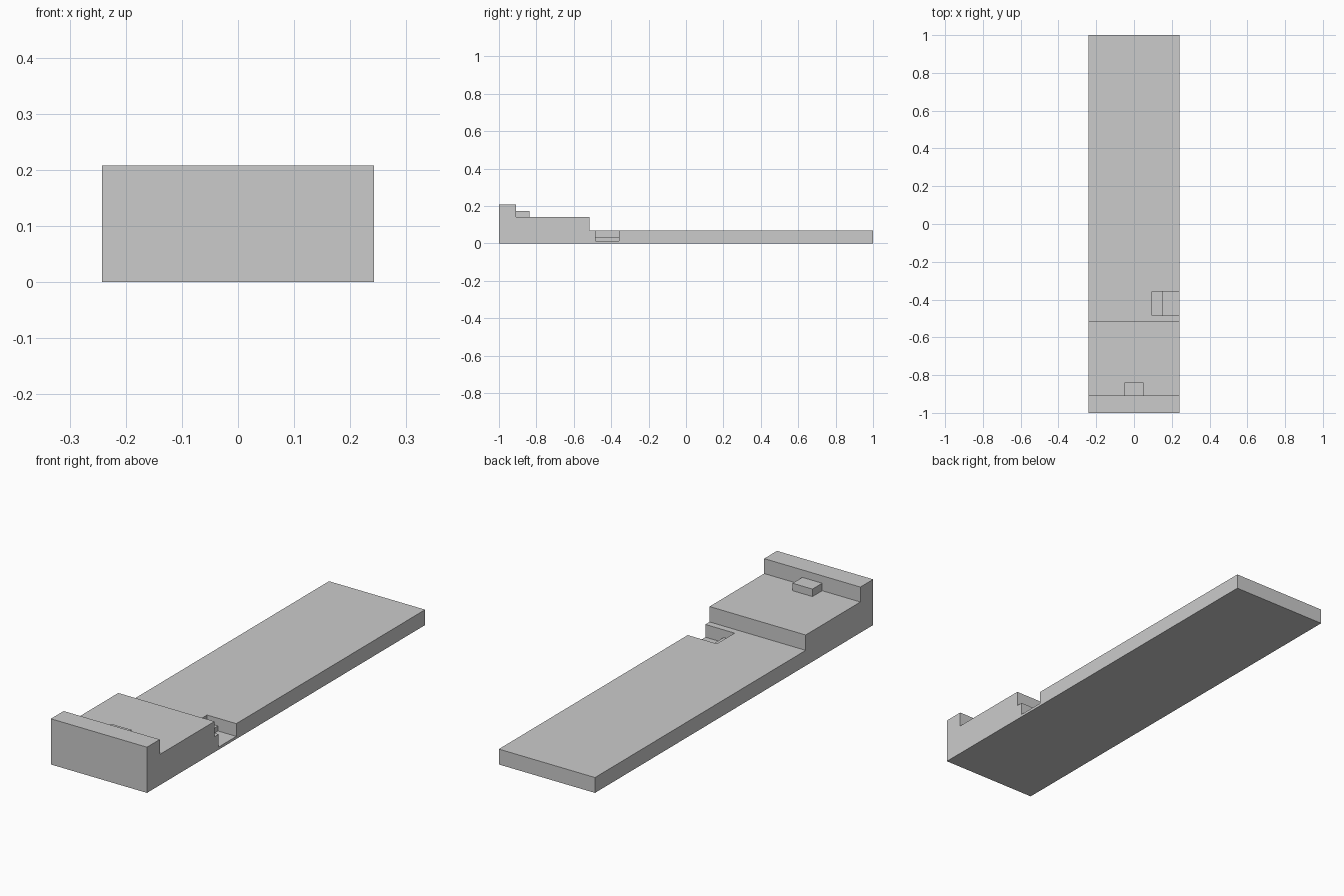
import bpy, bmesh

if "Cube" in bpy.data.objects:
    bpy.data.objects.remove(bpy.data.objects["Cube"])

HALF_W = 0.242


def extrude_profile(name, points, axis, lo, hi):
    """Solid from a 2D outline: axis 'x' takes (y, z) points, axis 'y' takes (x, z)."""
    bm = bmesh.new()
    place = (lambda a, b: (lo, a, b)) if axis == 'x' else (lambda a, b: (a, lo, b))
    face = bm.faces.new([bm.verts.new(place(a, b)) for a, b in points])
    res = bmesh.ops.extrude_face_region(bm, geom=[face])
    moved = [v for v in res['geom'] if isinstance(v, bmesh.types.BMVert)]
    d = hi - lo
    bmesh.ops.translate(bm, verts=moved, vec=(d, 0, 0) if axis == 'x' else (0, d, 0))
    bmesh.ops.recalc_face_normals(bm, faces=bm.faces)
    mesh = bpy.data.meshes.new(name)
    bm.to_mesh(mesh)
    bm.free()
    obj = bpy.data.objects.new(name, mesh)
    bpy.context.collection.objects.link(obj)
    return obj


# Stepped base: long thin plate, raised platform, end lip
base = extrude_profile("stepped_base", [
    (-1, 0), (1, 0), (1, 0.07), (-0.515, 0.07), (-0.515, 0.14),
    (-0.908, 0.14), (-0.908, 0.208), (-1, 0.208)], 'x', -HALF_W, HALF_W)

# Small tab against the end lip
extrude_profile("lip_tab", [
    (-0.05, 0.14), (0.05, 0.14), (0.05, 0.174), (-0.05, 0.174)], 'y', -0.908, -0.838)

# Two-level notch cut into the right edge of the plate
cutter = extrude_profile("notch_cutter", [
    (0.15, 0.012), (0.3, 0.012), (0.3, 0.1), (0.095, 0.1),
    (0.095, 0.035), (0.15, 0.035)], 'y', -0.485, -0.358)
cutter.hide_render = True
cutter.hide_set(True)
cut = base.modifiers.new("notch", 'BOOLEAN')
cut.operation = 'DIFFERENCE'
cut.solver = 'EXACT'
cut.object = cutter
